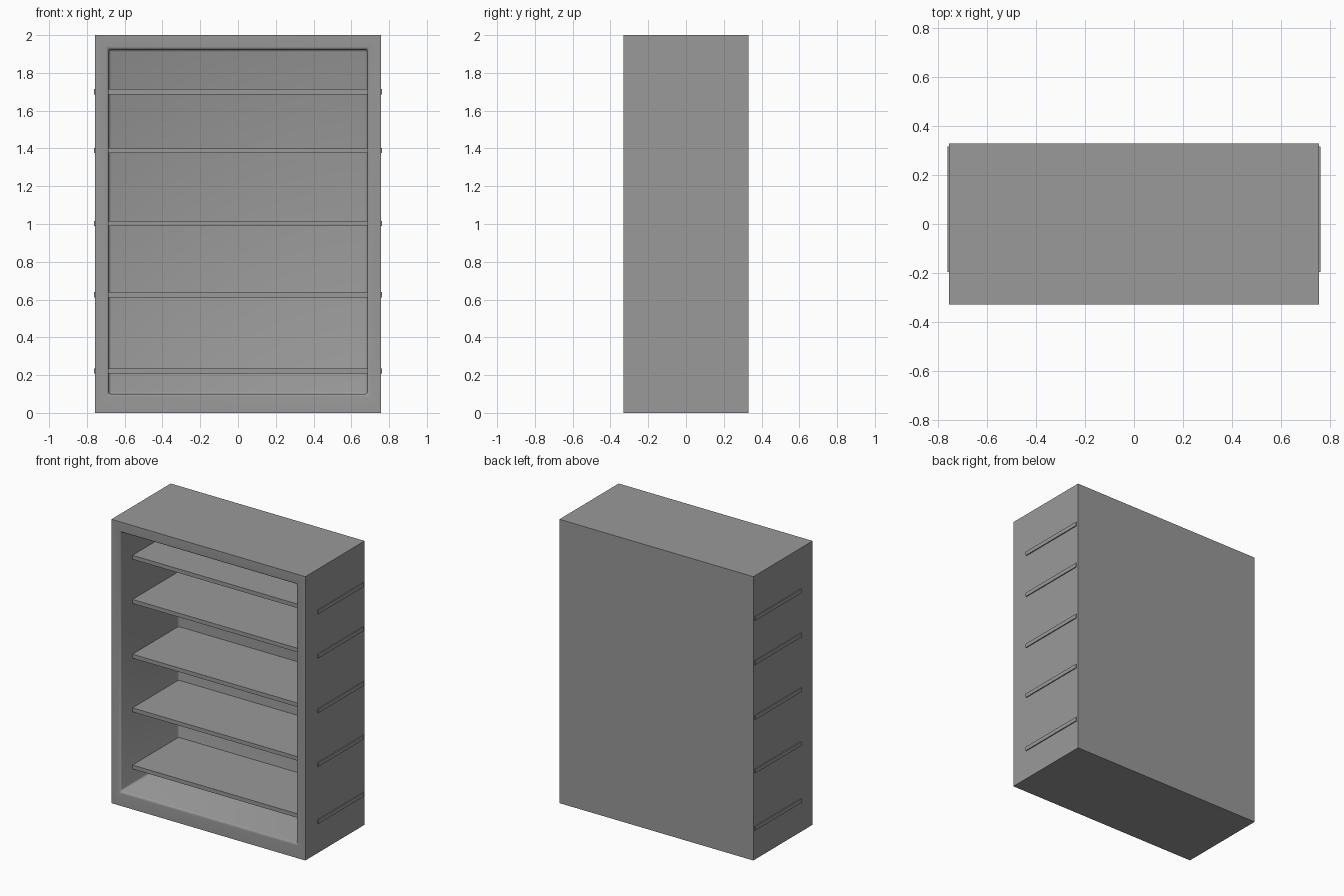
import bpy, bmesh, math

default = bpy.data.objects.get("Cube")
if default:
    bpy.data.objects.remove(default)

grey = bpy.data.materials.new("grey")
grey.use_nodes = True
colour = (0.32, 0.32, 0.32, 1)
grey.diffuse_color = colour
grey.node_tree.nodes["Principled BSDF"].inputs["Base Color"].default_value = colour


def add_object(name, bm):
    mesh = bpy.data.meshes.new(name)
    bm.to_mesh(mesh)
    bm.free()
    obj = bpy.data.objects.new(name, mesh)
    mesh.materials.append(grey)
    bpy.context.collection.objects.link(obj)
    return obj


def box(x, y0, y1, z0, z1):
    bm = bmesh.new()
    bmesh.ops.create_cube(bm, size=1)
    for v in bm.verts:
        v.co = (v.co.x * 2 * x, y0 + (v.co.y + 0.5) * (y1 - y0), z0 + (v.co.z + 0.5) * (z1 - z0))
    return bm


# Cabinet shell: a box with a rimmed cavity sunk into its front
HALF_W, HALF_D, HEIGHT = 0.756, 0.33, 2.0
INNER_W, INNER_BACK, FLOOR, CEILING = 0.685, 0.318, 0.1, 1.925
bm = box(HALF_W, -HALF_D, HALF_D, 0, HEIGHT)
front = min(bm.faces, key=lambda f: f.calc_center_median().y)
bmesh.ops.inset_region(bm, faces=[front], thickness=0.07)
for v in front.verts:
    v.co.x = math.copysign(INNER_W, v.co.x)
    v.co.z = CEILING if v.co.z > 1 else FLOOR
rim = set(front.edges)
result = bmesh.ops.extrude_discrete_faces(bm, faces=[front])
back = result["faces"][0]
for v in back.verts:
    v.co.y = INNER_BACK

# Soften every edge of the cavity, keeping the outer edges crisp
inside = [e for e in bm.edges if all(abs(v.co.x) < HALF_W - 0.01 for v in e.verts)]
bmesh.ops.bevel(bm, geom=inside, offset=0.014, segments=2, profile=0.5, affect="EDGES")
bmesh.ops.recalc_face_normals(bm, faces=bm.faces)
cabinet = add_object("cabinet_shell", bm)
bpy.ops.object.select_all(action="DESELECT")
cabinet.select_set(True)
bpy.context.view_layer.objects.active = cabinet
bpy.ops.object.shade_smooth_by_angle(angle=math.radians(60))

# Shelves, whose ends show through the side walls
for i, z in enumerate((0.222, 0.625, 1.003, 1.389, 1.70)):
    add_object(f"shelf_{i + 1}", box(0.763, -0.196, 0.316, z - 0.014, z + 0.014))
